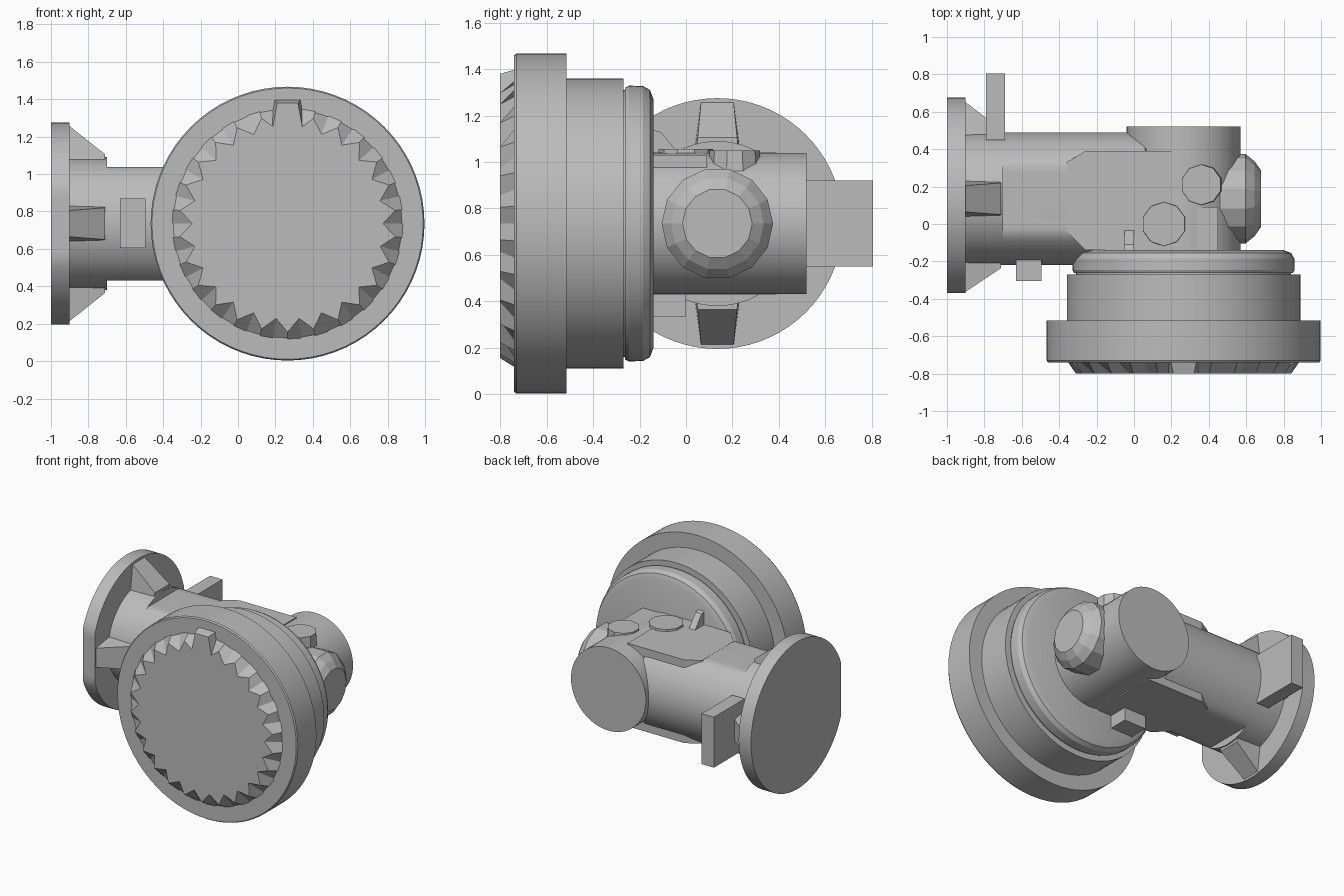
import bpy, bmesh
from math import pi, sin, cos
from mathutils import Matrix, Vector

cube = bpy.data.objects.get("Cube")
if cube:
    bpy.data.objects.remove(cube, do_unlink=True)

grey = bpy.data.materials.new("plain_grey")
grey.use_nodes = True
COLOUR = (0.5, 0.5, 0.5, 1)
grey.diffuse_color = COLOUR
grey.node_tree.nodes["Principled BSDF"].inputs["Base Color"].default_value = COLOUR

MID_Z = 0.735   # height of both main axes
TUBE_Y = 0.135  # depth of the sideways tube
DRUM_X = 0.265  # sideways position of the drum


def finish(name, bm, smooth=True):
    bmesh.ops.recalc_face_normals(bm, faces=bm.faces)
    mesh = bpy.data.meshes.new(name)
    bm.to_mesh(mesh)
    bm.free()
    mesh.materials.append(grey)
    obj = bpy.data.objects.new(name, mesh)
    bpy.context.collection.objects.link(obj)
    if smooth:
        bpy.ops.object.select_all(action="DESELECT")
        obj.select_set(True)
        bpy.context.view_layer.objects.active = obj
        bpy.ops.object.shade_smooth_by_angle(angle=pi / 7)
    return obj


def lathe(name, profile, axis, sides=64, flat_half=None, smooth=True):
    """Turn (position, radius[, alternate radius]) points about the x or y axis."""
    bm = bmesh.new()
    rings = []
    for point in profile:
        ring = []
        for i in range(sides):
            r = point[-1] if i % 2 else point[1]
            a = 2 * pi * i / sides
            u, h = r * cos(a), r * sin(a)
            if flat_half:
                h = max(-flat_half, min(flat_half, h))
            co = (DRUM_X + u, point[0], MID_Z + h) if axis == "y" else (point[0], TUBE_Y + u, MID_Z + h)
            ring.append(bm.verts.new(co))
        rings.append(ring)
    for a, b in zip(rings, rings[1:]):
        for i in range(sides):
            j = (i + 1) % sides
            bm.faces.new((a[i], a[j], b[j], b[i]))
    bm.faces.new(rings[0])
    bm.faces.new(rings[-1])
    return finish(name, bm, smooth)


def hull(name, points, matrix=Matrix()):
    bm = bmesh.new()
    for p in points:
        bm.verts.new(matrix @ Vector(p))
    bmesh.ops.convex_hull(bm, input=bm.verts)
    return finish(name, bm, False)


def box(name, xs, ys, zs):
    return hull(name, [(x, y, z) for x in xs for y in ys for z in zs])


def boss(name, x, y, bottom, top, radius, sides=10):
    bm = bmesh.new()
    bmesh.ops.create_cone(bm, cap_ends=True, segments=sides, radius1=radius, radius2=radius * 0.9,
                          depth=top - bottom, matrix=Matrix.Translation((x, y, (top + bottom) / 2)))
    return finish(name, bm, False)


# Large drum: toothed face, rim, middle band and rounded back plate
lathe("drum_face", [(-0.8, 0.51, 0.58), (-0.735, 0.62)], "y", 52, smooth=False)
lathe("drum_rim", [(-0.74, 0.725), (-0.73, 0.732), (-0.515, 0.732)], "y", 72)
lathe("drum_band", [(-0.52, 0.624), (-0.27, 0.624)], "y", 72)
lathe("drum_neck", [(-0.28, 0.575), (-0.25, 0.575)], "y", 72)
lathe("drum_back", [(-0.263, 0.585), (-0.245, 0.594), (-0.185, 0.592),
                    (-0.155, 0.575), (-0.14, 0.535)], "y", 72)

# Marker tab on the drum face
hull("face_tab", [(DRUM_X + s * w, y, z) for s in (-1, 1)
                  for w, y, z in ((0.055, -0.8, 1.38), (0.07, -0.73, 1.4),
                                  (0.085, -0.8, 1.22), (0.1, -0.73, 1.22))])

# Barrel behind the drum and sideways tube with flattened top and bottom
lathe("barrel", [(-0.2, 0.304), (0.52, 0.304)], "y")
lathe("tube_collar", [(-0.92, 0.355), (-0.7, 0.355)], "x")
lathe("tube", [(-0.71, 0.355), (0.06, 0.355), (0.1, 0.3)], "x", flat_half=0.304)
hull("tube_shoulder", [(x, y, MID_Z + s * 0.305) for s in (-1, 1)
                       for x, y in ((-0.36, -0.04), (-0.36, 0.33), (-0.26, -0.14),
                                    (-0.26, 0.39), (0.2, -0.14), (0.2, 0.39))])

# End flange, trimmed straight on its front edge
flange = lathe("flange", [(-1, 0.54), (-0.9, 0.54)], "x", 72)
for v in flange.data.vertices:
    v.co.y = max(v.co.y, -0.37)

# Ribs between flange and tube, repeated around the tube
for name, turn, tall in (("top_rib", 0, 0.525), ("front_rib", 1, 0.5),
                         ("bottom_rib", 2, 0.525), ("back_rib", 3, 0.52)):
    place = Matrix.Translation((0, TUBE_Y, MID_Z)) @ Matrix.Rotation(turn * pi / 2, 4, "X")
    hull(name, [(x, s * w, h) for s in (-1, 1)
                for x, w, h in ((-0.905, 0.07, tall), (-0.905, 0.1, 0.3),
                                (-0.71, 0.085, 0.37), (-0.71, 0.095, 0.28))], place)

# Upright lug at the back and small block at the front
box("back_lug", (-0.79, -0.69), (0.45, 0.805), (0.55, 0.92))
box("front_block", (-0.63, -0.495), (-0.305, -0.15), (0.605, 0.87))

# Domed end plug
lathe("end_plug", [(0.4, 0.24), (0.595, 0.24), (0.645, 0.2), (0.68, 0.15)], "x", 14, smooth=False)

# Raised pad, bosses and stops around the barrel
box("top_pad", (-0.05, 0.45), (-0.16, 0.09), (0.8, 1.03))
boss("front_boss", 0.16, 0.0, 0.9, 1.055, 0.13)
boss("rear_boss", 0.36, 0.21, 0.85, 1.05, 0.12)
hull("top_stop", [(x, y, z) for x in (-0.05, 0.0)
                  for y, z in ((-0.15, 1.0), (-0.15, 1.14), (-0.11, 1.13), (0.0, 1.0))])
box("bottom_stop", (-0.1, 0.08), (-0.15, 0.0), (0.335, 0.46))
